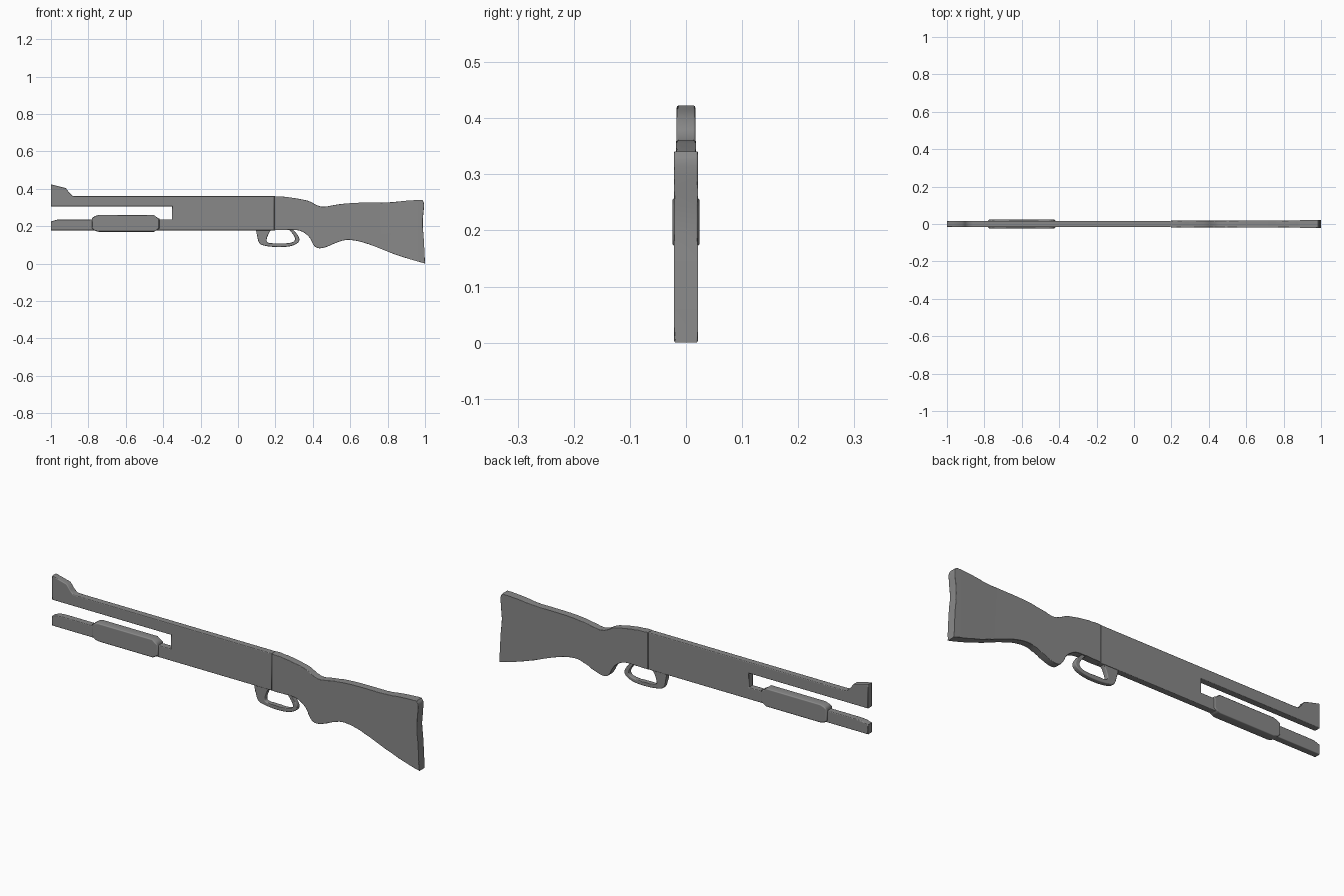
import bpy, bmesh, math
from mathutils import Vector

if "Cube" in bpy.data.objects:
    bpy.data.objects.remove(bpy.data.objects["Cube"])

steel = bpy.data.materials.new("dark_grey")
steel.diffuse_color = (0.25, 0.25, 0.25, 1)
steel.use_nodes = True
steel.node_tree.nodes["Principled BSDF"].inputs["Base Color"].default_value = steel.diffuse_color


def smooth(pts, steps=4):
    """Catmull-Rom curve through the points, keeping both ends."""
    p = [Vector(q) for q in pts]
    p = [2 * p[0] - p[1]] + p + [2 * p[-1] - p[-2]]
    out = []
    for a, b, c, d in zip(p, p[1:], p[2:], p[3:]):
        for i in range(steps):
            t = i / steps
            out.append(0.5 * (2 * b + (c - a) * t + (2 * a - 5 * b + 4 * c - d) * t * t
                              + (3 * b - a - 3 * c + d) * t ** 3))
    return out + [p[-2]]


def slab(name, pts, half, bevel, flare=None, segments=2):
    """Side profile (x, z) extruded across y, with softened rims."""
    bm = bmesh.new()
    face = bm.faces.new([bm.verts.new((p[0], -half, p[1])) for p in pts])
    ext = bmesh.ops.extrude_face_region(bm, geom=[face])
    for v in ext["geom"]:
        if isinstance(v, bmesh.types.BMVert):
            v.co.y = half
    rims = [e for e in bm.edges if abs(e.verts[0].co.y - e.verts[1].co.y) < 1e-6]
    bmesh.ops.bevel(bm, geom=rims, offset=bevel, segments=segments, profile=0.5,
                    affect='EDGES', clamp_overlap=False)
    if flare:
        start, end, grow = flare
        for x in (start, end):
            geom = bm.verts[:] + bm.edges[:] + bm.faces[:]
            bmesh.ops.bisect_plane(bm, geom=geom, plane_co=(x, 0, 0), plane_no=(1, 0, 0))
        for v in bm.verts:
            t = min(max((v.co.x - start) / (end - start), 0), 1)
            v.co.y *= 1 + grow * t
    bmesh.ops.recalc_face_normals(bm, faces=bm.faces[:])
    mesh = bpy.data.meshes.new(name)
    bm.to_mesh(mesh)
    bm.free()
    mesh.materials.append(steel)
    obj = bpy.data.objects.new(name, mesh)
    bpy.context.collection.objects.link(obj)
    bpy.ops.object.select_all(action='DESELECT')
    obj.select_set(True)
    bpy.context.view_layer.objects.active = obj
    bpy.ops.object.shade_smooth_by_angle(angle=math.radians(50))
    # Keep the broad sides evenly shaded
    wn = obj.modifiers.new("even_shading", 'WEIGHTED_NORMAL')
    wn.keep_sharp = True
    wn.weight = 100
    return obj


# Barrel with front sight, receiver block and magazine tube in one outline
slab("barrel_and_receiver", [
    (-1, 0.423), (-0.965, 0.415), (-0.92, 0.403), (-0.903, 0.38), (-0.885, 0.362),
    (-0.86, 0.36), (0.194, 0.36), (0.194, 0.178), (-1, 0.178), (-1, 0.225),
    (-0.97, 0.234), (-0.94, 0.236), (-0.353, 0.236), (-0.353, 0.305), (-1, 0.305)],
    0.017, 0.004)

# Sliding fore grip
slab("pump_grip", [
    (-0.78, 0.188), (-0.765, 0.175), (-0.745, 0.17), (-0.45, 0.17), (-0.435, 0.178),
    (-0.421, 0.188), (-0.421, 0.24), (-0.435, 0.248), (-0.45, 0.26), (-0.745, 0.26),
    (-0.765, 0.254), (-0.78, 0.244)], 0.024, 0.005, segments=1)

# Shoulder stock, flaring slightly towards the butt
top = smooth([(0.195, 0.36), (0.26, 0.356), (0.37, 0.337), (0.42, 0.313), (0.46, 0.304),
              (0.54, 0.317), (0.64, 0.325), (0.8, 0.327), (0.9, 0.336), (0.985, 0.341)])
butt = smooth([(0.985, 0.341), (0.995, 0.315), (0.988, 0.22), (0.994, 0.12), (1, 0)])
bottom = smooth([(1, 0), (0.85, 0.045), (0.72, 0.096), (0.64, 0.12), (0.58, 0.126),
                 (0.53, 0.113), (0.47, 0.088), (0.43, 0.082), (0.405, 0.098), (0.38, 0.142),
                 (0.34, 0.172), (0.29, 0.18), (0.195, 0.178)])
slab("stock", top + butt[1:] + bottom[1:], 0.0178, 0.003, flare=(0.76, 0.96, 0.2))

# Trigger guard loop, its two ends sunk into the body
outer = smooth([(0.094, 0.19), (0.1, 0.16), (0.112, 0.112), (0.14, 0.096), (0.21, 0.088),
                (0.28, 0.093), (0.322, 0.113), (0.326, 0.14), (0.305, 0.17), (0.285, 0.19)])
inner = smooth([(0.262, 0.19), (0.285, 0.168), (0.304, 0.138), (0.298, 0.118), (0.265, 0.109),
                (0.2, 0.108), (0.16, 0.112), (0.153, 0.127), (0.164, 0.16), (0.182, 0.19)])
slab("trigger_guard", outer + inner, 0.012, 0.004)
